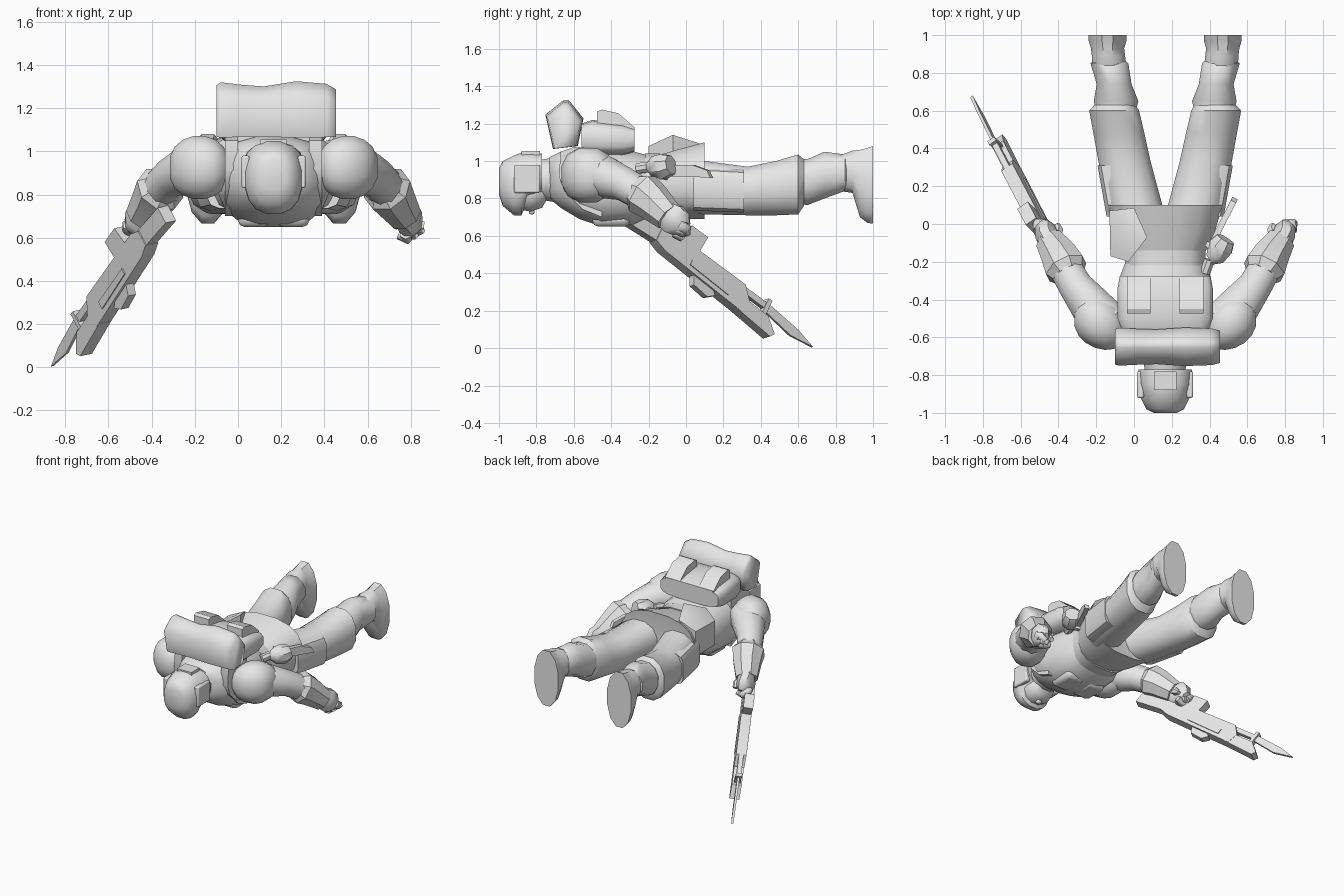
import bpy, bmesh, math
from mathutils import Vector, Matrix

CX = 0.165  # symmetry plane of the body
GREY = bpy.data.materials.new("plain_grey")
GREY.diffuse_color = (0.8, 0.8, 0.8, 1)


def skin(name, rings, angle=42):
    """Closed skin through rings of equal point count."""
    bm = bmesh.new()
    vs = [[bm.verts.new(p) for p in r] for r in rings]
    n = len(vs[0])
    for a, b in zip(vs, vs[1:]):
        for i in range(n):
            j = (i + 1) % n
            bm.faces.new((a[i], a[j], b[j], b[i]))
    bm.faces.new(vs[0])
    bm.faces.new(vs[-1])
    bmesh.ops.recalc_face_normals(bm, faces=bm.faces)
    me = bpy.data.meshes.new(name)
    bm.to_mesh(me)
    bm.free()
    me.materials.append(GREY)
    me.shade_smooth()
    me.set_sharp_from_angle(angle=math.radians(angle))
    ob = bpy.data.objects.new(name, me)
    bpy.context.collection.objects.link(ob)
    return ob


def section(c, ex, ez, power=2.0, n=12):
    """Rounded section around c, spanned by two half-extent vectors."""
    pts = []
    k = 1 / math.cos(math.pi / n) ** (2 / power)
    f = lambda v: k * math.copysign(abs(v) ** (2 / power), v)
    for i in range(n):
        t = 2 * math.pi * (i + 0.5) / n
        pts.append(Vector(c) + Vector(ex) * f(math.cos(t)) + Vector(ez) * f(math.sin(t)))
    return pts


def along_y(name, rings, power=2.0, side=1, n=12, angle=42):
    """rings: (x, y, z_low, z_high, half_width)"""
    return skin(name, [section((CX + side * (x - CX), y, (lo + hi) / 2), (a, 0, 0),
                               (0, 0, (hi - lo) / 2), power, n)
                       for x, y, lo, hi, a in rings], angle)


def tube(name, pts, side=1, n=8, flat=1.0, angle=42):
    """pts: (x, y, z, radius), sections square to the path."""
    ps = [Vector((CX + side * (p[0] - CX), p[1], p[2])) for p in pts]
    rings = []
    for i, p in enumerate(ps):
        t = (ps[min(i + 1, len(ps) - 1)] - ps[max(i - 1, 0)]).normalized()
        sx = t.cross(Vector((0, 0, 1))).normalized()
        r = pts[i][3]
        rings.append(section(p, sx * r * flat, sx.cross(t) * r, 2, n))
    return skin(name, rings, angle)


def plate(name, pts, half, mat=Matrix()):
    """Side profile (second axis, third axis) with thickness on the first."""
    return skin(name, [[mat @ Vector((k, a, b)) for a, b in pts] for k in (-half, half)], 30)


def box(name, x0, x1, y0, y1, z0, z1, bevel=0.0):
    m = Matrix.Translation(((x0 + x1) / 2, 0, 0))
    ob = plate(name, [(y0, z0), (y1, z0), (y1, z1), (y0, z1)], (x1 - x0) / 2, m)
    if bevel:
        b = ob.modifiers.new("soft_edge", 'BEVEL')
        b.width, b.segments = bevel, 2
    return ob


# Torso, collar and belt
along_y("torso", [(CX, -.73, .80, 1.02, .11), (CX, -.67, .75, 1.05, .20),
                  (CX, -.57, .69, 1.07, .25), (CX, -.45, .65, 1.07, .255),
                  (CX, -.28, .66, 1.05, .24), (CX, -.20, .70, 1.03, .21)], 2.5, n=16)
along_y("neck", [(CX, -.82, .80, 1.0, .10), (CX, -.70, .78, 1.02, .12)])
along_y("belt", [(CX, -.22, .69, 1.04, .21), (CX, -.14, .69, 1.04, .215)], 2.6, n=16)
along_y("jacket_skirt", [(CX, -.15, .70, 1.03, .212), (CX, -.05, .69, 1.06, .26),
                         (CX, .10, .69, 1.10, .305), (CX, .09, .72, 1.02, .27)], 2.5, n=16)
for s in (1, -1):
    x = CX + s * .09
    box("chest_pouch", x - .075, x + .075, -.50, -.30, .65, .75, .03)

# Head: helmet, face, goggles and ear plates
along_y("helmet", [(CX, -1.0, .82, .96, .06), (CX, -.98, .76, 1.0, .10),
                   (CX, -.92, .71, 1.03, .130), (CX, -.88, .71, 1.045, .135),
                   (CX, -.85, .78, 1.045, .14), (CX, -.77, .82, 1.04, .142)], 2.3, n=16)
along_y("face", [(CX, -.89, .74, .94, .10), (CX, -.83, .73, .94, .105),
                 (CX, -.77, .75, .94, .09), (CX, -.74, .80, .92, .07)], 2.3)
box("nose", CX - .02, CX + .02, -.84, -.81, .715, .76, .01)
box("helmet_back_plate", CX - .06, CX + .06, -.88, -.78, 1.0, 1.055)
for s in (1, -1):
    x = CX + s * .13
    box("ear_plate", x - .018, x + .018, -.92, -.78, .83, .98, .008)

# Legs with boots
for s in (1, -1):
    along_y("thigh", [(.04, -.02, .72, 1.02, .13), (0, .10, .715, 1.0, .15),
                      (-.05, .33, .71, .97, .138), (-.08, .48, .71, 1.0, .135),
                      (-.105, .60, .715, 1.035, .132), (-.10, .63, .76, 1.01, .11)], 2.3, s)
    # Boxy sleeve on the outer side of the thigh
    along_y("thigh_sleeve", [(-.02, .04, .735, .97, .125), (-.065, .31, .725, .955, .128)],
            4, s, 12, 30)
    along_y("shin", [(-.095, .60, .77, 1.01, .105), (-.095, .65, .765, 1.01, .118),
                     (-.105, .74, .80, 1.05, .092), (-.13, .85, .84, 1.035, .10),
                     (-.13, .865, .85, 1.02, .085)], 2.1, s)
    along_y("boot", [(-.13, .82, .84, 1.03, .09), (-.135, .89, .83, 1.055, .088),
                     (-.14, .93, .70, 1.06, .088), (-.14, .97, .67, 1.07, .10),
                     (-.14, 1.0, .665, 1.08, .10)], 2.1, s)

# Arms
for s in (1, -1):
    x = CX + s * .345
    skin("shoulder", [section((x - s * .14 * math.cos(t), -.555 + .03 * (1 - math.cos(t)), .925),
                              (0, .138 * math.sin(t) ** .8, 0), (0, 0, .148 * math.sin(t) ** .8), 2.3)
                      for t in [.25 + i * (math.pi - .5) / 7 for i in range(8)]], 60)
    tube("arm", [(.47, -.53, .93, .12), (.56, -.43, .915, .11), (.635, -.335, .88, .09),
                 (.685, -.25, .83, .086), (.75, -.14, .75, .07)], s, 10)
    tube("gauntlet", [(.675, -.265, .84, .085), (.69, -.235, .825, .108),
                      (.72, -.175, .78, .096), (.775, -.09, .70, .074)], s, 8, angle=30)
    tube("hand", [(.765, -.11, .72, .07), (.79, -.065, .69, .08),
                  (.80, -.03, .66, .07), (.80, -.005, .635, .04)], s, 8, .75)
    for k in range(3):
        d = k * .028
        tube("finger", [(.835 - d, -.03 - d * .5, .66 - d * .7, .028),
                        (.84 - d, .0 - d * .5, .64 - d * .7, .027),
                        (.80 - d, .004 - d * .5, .615, .02)], s, 6, angle=70)
    tube("thumb", [(.755, -.07, .70, .03), (.73, -.03, .67, .024), (.735, -.005, .65, .014)], s, 6)

# Bedroll: wrinkled roll across the shoulders
roll = [(-.75, 1.245), (-.655, 1.32), (-.625, 1.318), (-.55, 1.225), (-.58, 1.08), (-.71, 1.065)]
rings = []
for x, k in ((-.10, .94), (-.08, 1.0), (.02, .95), (.12, .92), (.27, 1.02), (.41, .97), (.455, .86)):
    rings.append([(x, -.65 + (y + .65) * k, 1.08 + (z - 1.08) * k) for y, z in roll])
skin("bedroll", rings, 82)

# Backpack, its two flap pouches and the carrying straps
along_y("backpack", [(CX, -.56, 1.04, 1.20, .23), (CX, -.50, 1.03, 1.22, .252),
                     (CX, -.34, 1.03, 1.20, .252), (CX, -.275, 1.05, 1.18, .24)], 4, n=16)
for s in (1, -1):
    m = Matrix.Translation((CX + s * .14, 0, 0))
    plate("pack_pouch", [(-.475, 1.10), (-.475, 1.265), (-.45, 1.275), (-.36, 1.255),
                         (-.275, 1.18), (-.29, 1.08)], .063, m)
    plate("shoulder_strap", [(-.68, .92), (-.65, .84), (-.55, .74), (-.45, .70), (-.45, .80),
                             (-.45, 1.07), (-.60, 1.075), (-.67, 1.05)], .03,
          Matrix.Translation((CX + s * .195, 0, 0)))

# Hip satchel on one side, with a peaked lid
lid = [(-.13, .07, 1.03), (0, .085, 1.09), (.07, -.07, 1.14), (-.03, -.20, 1.08), (-.125, -.17, 1.02)]
skin("hip_satchel", [[(x, y, .84) for x, y, z in lid], lid,
                     [(x * .6 - .01, y * .6 - .02, z * .6 + .445) for x, y, z in lid]], 30)

# Canteen and sheathed knife on the other side
tube("canteen", [(.40, -.19, .97, .03), (.43, -.17, .97, .055), (.46, -.12, .97, .066),
                 (.485, -.08, .98, .05)], 1, 8)
tube("canteen_cap", [(.375, -.26, .96, .028), (.40, -.19, .97, .028)], 1, 8)
m = Matrix.Translation((.44, -.05, .95)) @ Matrix.Rotation(math.radians(-27), 4, 'Z')
plate("knife", [(-.10, -.03), (.12, -.035), (.21, -.04), (.19, .0), (.10, .03), (-.10, .03)], .016, m)
plate("knife_guard", [(-.09, -.05), (-.06, -.05), (-.06, .05), (-.09, .05)], .028, m)

# Rifle frame: second axis runs along the barrel, ending at the blade tip, rolled about it
d = Vector((-.389, .741, -.55)).normalized()
r0 = (Vector((1, 0, 0)) - d * d.x).normalized()
u0 = r0.cross(d)
turn = math.radians(28)
r = r0 * math.cos(turn) + u0 * math.sin(turn)
u = r.cross(d)
GUN = Matrix.Translation((-.86, .675, .005)) @ Matrix((r, d, u)).transposed().to_4x4()
for name, half, pts in (
    ("rifle_stock", .03, [(-1.33, -.075), (-1.08, -.055), (-1.08, .03), (-1.33, .01)]),
    ("rifle_receiver", .036, [(-1.12, -.06), (-1.05, -.08), (-.49, -.10), (-.47, -.02),
                              (-.53, .045), (-1.06, .045), (-1.12, .02)]),
    ("rifle_magazine", .034, [(-.985, .03), (-.86, .03), (-.85, .14), (-.965, .14)]),
    ("rifle_rail", .042, [(-.88, -.06), (-.60, -.07), (-.60, -.03), (-.88, -.03)]),
    ("rifle_sight", .022, [(-.83, -.08), (-.70, -.08), (-.66, -.11), (-.70, -.145), (-.80, -.135)]),
    ("rifle_muzzle", .034, [(-.52, -.10), (-.27, -.118), (-.25, -.09), (-.33, -.025), (-.52, -.02)]),
    ("bayonet_handle", .016, [(-.55, .01), (-.34, .01), (-.34, .045), (-.55, .045)]),
    ("bayonet_guard", .022, [(-.365, -.02), (-.34, -.02), (-.34, .07), (-.365, .07)]),
    ("bayonet_blade", .008, [(-.34, .0), (-.15, -.025), (0, 0), (-.12, .03), (-.34, .05)]),
):
    plate(name, pts, half, GUN)
